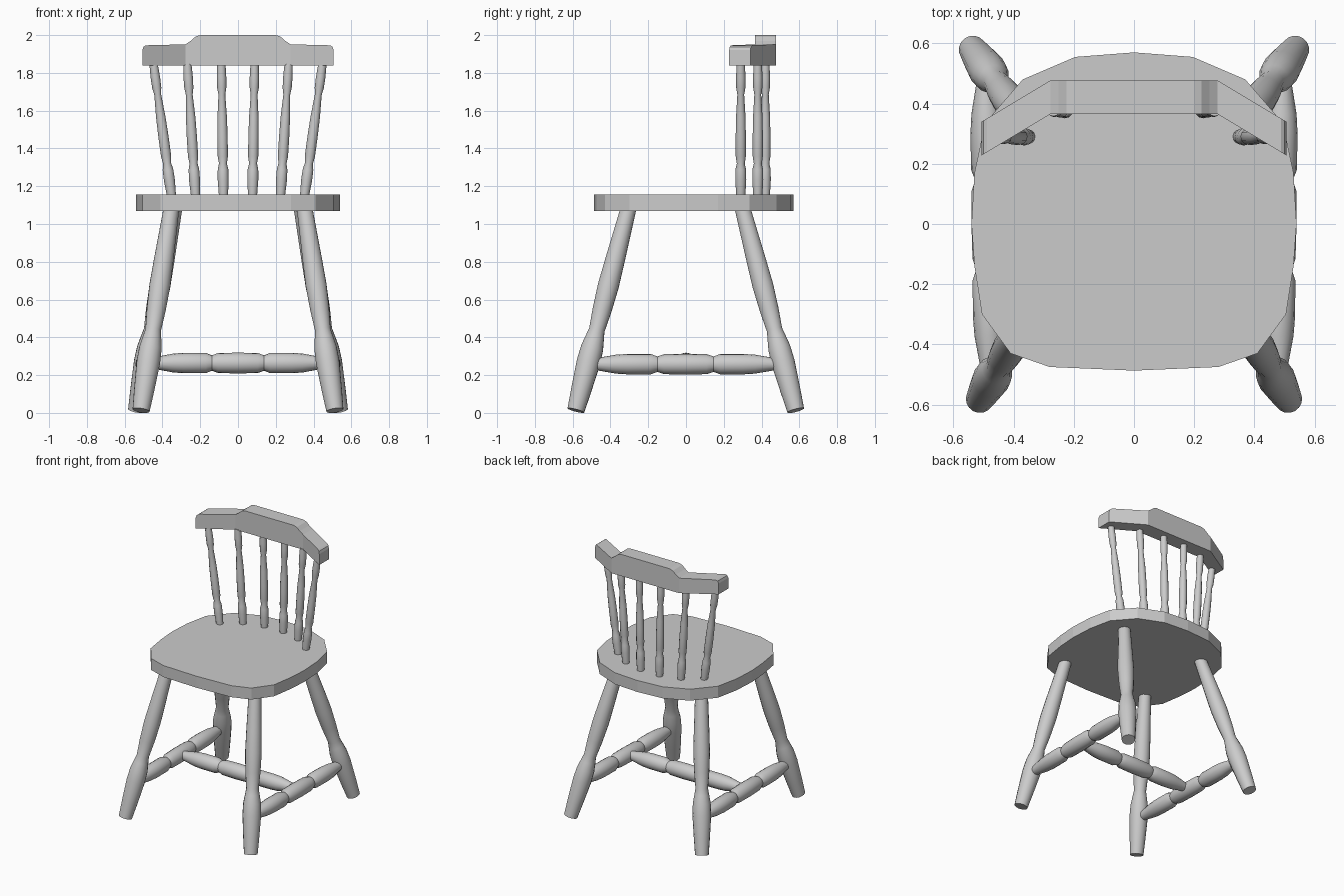
import bpy, bmesh, math
from mathutils import Vector

if "Cube" in bpy.data.objects:
    bpy.data.objects.remove(bpy.data.objects["Cube"])


def make_object(name, bm, smooth=True):
    bmesh.ops.recalc_face_normals(bm, faces=bm.faces)
    mesh = bpy.data.meshes.new(name)
    bm.to_mesh(mesh)
    bm.free()
    obj = bpy.data.objects.new(name, mesh)
    bpy.context.collection.objects.link(obj)
    if smooth:
        bpy.ops.object.select_all(action='DESELECT')
        obj.select_set(True)
        bpy.context.view_layer.objects.active = obj
        bpy.ops.object.shade_smooth_by_angle(angle=math.radians(35))
    return obj


def turned(name, start, end, profile, sides=16):
    """Lathe-turned rod; profile is (fraction along axis, radius)."""
    start, end = Vector(start), Vector(end)
    rot = (end - start).to_track_quat('Z', 'Y')
    bm = bmesh.new()
    rings = []
    for t, r in profile:
        centre = start.lerp(end, t)
        rings.append([bm.verts.new(centre + rot @ Vector((
            r * math.cos(math.tau * i / sides), r * math.sin(math.tau * i / sides), 0)))
            for i in range(sides)])
    for a, b in zip(rings, rings[1:]):
        for i in range(sides):
            j = (i + 1) % sides
            bm.faces.new((a[i], a[j], b[j], b[i]))
    bm.faces.new(rings[0])
    bm.faces.new(rings[-1])
    return make_object(name, bm)


# Seat: half outline mirrored across x and extruded upwards
half = [(0, .57), (.195, .555), (.37, .48), (.495, .335), (.53, .17), (.54, 0),
        (.53, -.14), (.505, -.30), (.41, -.43), (.28, -.475), (0, -.487)]
outline = half + [(-x, y) for x, y in half[-2:0:-1]]
bm = bmesh.new()
base = bm.faces.new([bm.verts.new((x, y, 1.07)) for x, y in outline])
top = bmesh.ops.extrude_face_region(bm, geom=[base])
bmesh.ops.translate(bm, vec=(0, 0, .085),
                    verts=[v for v in top['geom'] if isinstance(v, bmesh.types.BMVert)])
make_object("seat", bm, smooth=False)

# Rod profiles
leg_profile = [(0, .046), (.1, .054), (.24, .063), (.31, .06), (.36, .05), (.4, .042),
               (.5, .051), (.62, .056), (.75, .052), (.9, .046), (1, .042)]
stretcher_half = [(0, .026), (.05, .034), (.14, .050), (.2, .054), (.32, .054),
                  (.355, .041), (.39, .053)]
stretcher_profile = stretcher_half + [(.5, .055)] + [(1 - t, r) for t, r in stretcher_half[::-1]]
spindle_profile = [(0, .024), (.12, .029), (.2, .028), (.245, .021), (.3, .027), (.45, .027),
                   (.6, .025), (.77, .018), (.82, .024), (.9, .025), (1, .022)]

for side, s in (("left", -1), ("right", 1)):
    # Splayed legs
    turned(f"front_leg_{side}", (s * .513, -.583, .013), (s * .353, -.305, 1.08), leg_profile)
    turned(f"back_leg_{side}", (s * .537, .581, .013), (s * .337, .300, 1.08), leg_profile)
    # Side stretchers
    turned(f"side_stretcher_{side}", (s * .478, -.515, .258), (s * .492, .51, .258),
           stretcher_profile)
    # Back spindles
    for n, (x0, x1, y) in enumerate([(.077, .088, .42), (.225, .268, .38), (.352, .447, .29)]):
        turned(f"back_spindle_{side}_{n + 1}", (s * x0, y, 1.15), (s * x1, y, 1.845),
               spindle_profile, 12)

# Cross stretcher
turned("cross_stretcher", (-.475, 0, .264), (.475, 0, .264), stretcher_profile)

# Top rail: crested profile with wings bent forwards
right = [(.20, 2.0), (.225, 1.992), (.25, 1.97), (.278, 1.951), (.488, 1.946),
         (.50, 1.938), (.506, 1.92)]
columns = [(-x, z) for x, z in right[::-1]] + right
bm = bmesh.new()
loops = []
for x, z in columns:
    shift = max(0, abs(x) - .278) * .6
    yf, yb = .365 - shift, .477 - shift
    loops.append([bm.verts.new(p) for p in
                  ((x, yf, 1.84), (x, yb, 1.84), (x, yb, z), (x, yf, z))])
for a, b in zip(loops, loops[1:]):
    for i in range(4):
        j = (i + 1) % 4
        bm.faces.new((a[i], a[j], b[j], b[i]))
bm.faces.new(loops[0])
bm.faces.new(loops[-1])
make_object("top_rail", bm, smooth=False)
